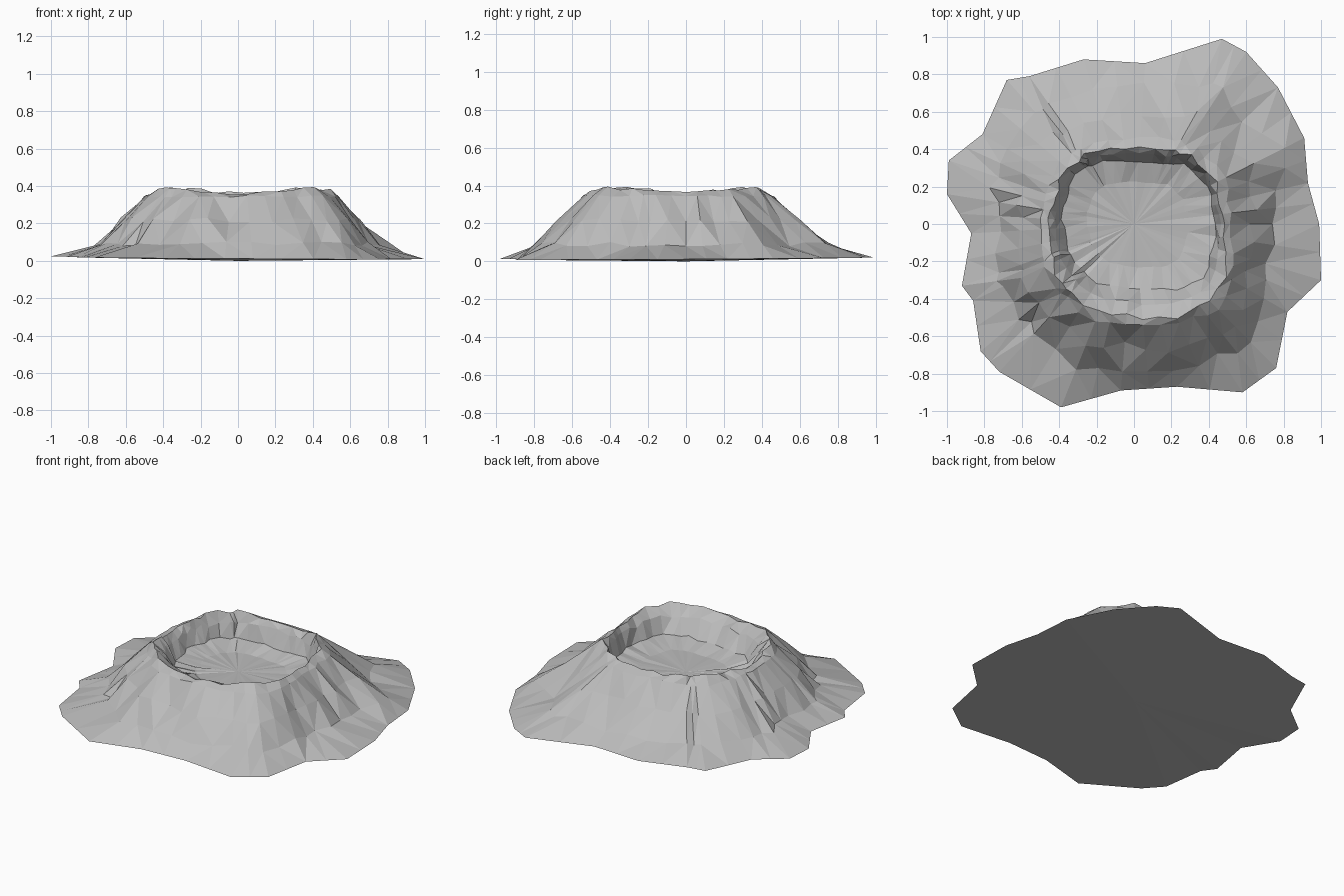
import bpy
import bmesh
import math
import random
from mathutils import Vector

random.seed(4)

cube = bpy.data.objects.get("Cube")
if cube:
    bpy.data.objects.remove(cube, do_unlink=True)

# Outlines seen from above, counter-clockwise, in hundredths of a unit
SKIRT = [(99, 0), (93, 22), (91, 46), (77, 73), (60, 92), (47, 99), (6, 86),
         (-27, 88), (-56, 79), (-68, 77), (-81, 48), (-99, 34), (-100, 16),
         (-87, -5), (-92, -33), (-86, -41), (-82, -68), (-72, -79), (-39, -98),
         (-7, -89), (23, -87), (58, -90), (76, -77), (82, -47), (100, -30)]
FOOT = [(74, -10), (78, 20), (80, 40), (60, 54), (45, 74), (10, 74), (-25, 72),
        (-50, 60), (-68, 40), (-76, 20), (-71, -5), (-73, -30), (-60, -50),
        (-30, -81), (0, -76), (22, -81), (40, -70), (62, -68), (70, -40)]
CREST = [(48, 0), (43, 25), (30, 36), (15, 41), (-20, 40), (-37, 30), (-44, 10),
         (-46, -10), (-42, -27), (-25, -45), (0, -50), (22, -50), (42, -42), (50, -25)]
PIT = [(44, -5), (40, 20), (28, 32), (0, 34), (-20, 33), (-33, 25), (-39, 5),
       (-35, -15), (-23, -31), (0, -35), (25, -35), (38, -28)]


def to_units(outline):
    return [Vector((x, y)) / 100 for x, y in outline]


def radius_at(outline, direction):
    """Distance from the centre to the outline along a direction."""
    points = to_units(outline)
    for a, b in zip(points, points[1:] + points[:1]):
        edge = b - a
        slope = direction.x * edge.y - direction.y * edge.x
        if abs(slope) < 1e-9:
            continue
        distance = (a.x * edge.y - a.y * edge.x) / slope
        along = (a.x * direction.y - a.y * direction.x) / slope
        if distance > 0 and -1e-6 <= along <= 1 + 1e-6:
            return distance
    return 0.5


def jitter(amount):
    return random.uniform(-amount, amount)


# Skirt corners and edge midpoints set the spokes of the whole mesh
corners = to_units(SKIRT)
rim = []
for a, b in zip(corners, corners[1:] + corners[:1]):
    rim += [a, (a + b) / 2]
spokes = [p.normalized() for p in rim]

bm = bmesh.new()


def add_ring(place):
    """One vertex per spoke; place gives radius and height."""
    ring = []
    for spoke in spokes:
        radius, height = place(spoke)
        ring.append(bm.verts.new((spoke.x * radius, spoke.y * radius, height)))
    return ring


def flank(share, height, rough):
    """Ring part of the way from the foot up to the crest."""
    def place(spoke):
        low, high = radius_at(FOOT, spoke), radius_at(CREST, spoke)
        return low + (high - low) * share + jitter(rough), height + jitter(rough / 2)
    return add_ring(place)


def crest_place(spoke):
    corner = -math.cos(4 * math.atan2(spoke.y, spoke.x))
    return radius_at(CREST, spoke) + jitter(0.015), 0.373 + 0.012 * corner + jitter(0.01)


def pit_ring(scale, height, rough):
    return add_ring(lambda s: (radius_at(PIT, s) * scale + jitter(rough),
                               height + jitter(rough)))


def lip_place(spoke):
    middle = (radius_at(CREST, spoke) + radius_at(PIT, spoke)) / 2
    return middle + jitter(0.01), 0.325 + jitter(0.015)


# Outer skirt, rising slightly to the left and the back
skirt = [bm.verts.new((p.x, p.y, 0.017 - 0.006 * p.x + 0.006 * p.y)) for p in rim]

# Rugged flank, crest, inner wall and floor, from outside to inside
rings = [skirt,
         flank(0, 0.09, 0.025),
         flank(0.45, 0.22, 0.025),
         flank(0.85, 0.345, 0.012),
         add_ring(crest_place),
         add_ring(lip_place),
         pit_ring(1, 0.235, 0.008),
         pit_ring(0.66, 0.205, 0.004)]
count = len(spokes)
for outer, inner in zip(rings, rings[1:]):
    for i in range(count):
        j = (i + 1) % count
        # Split each patch along its shorter diagonal
        a, b, c, d = outer[i], outer[j], inner[j], inner[i]
        if (a.co - c.co).length < (b.co - d.co).length:
            bm.faces.new((a, b, c))
            bm.faces.new((a, c, d))
        else:
            bm.faces.new((a, b, d))
            bm.faces.new((b, c, d))

# Crater floor and closed underside as fans
floor_centre = bm.verts.new((0, 0, 0.2))
base_centre = bm.verts.new((0, 0, 0))
for i in range(count):
    j = (i + 1) % count
    bm.faces.new((rings[-1][i], rings[-1][j], floor_centre))
    bm.faces.new((skirt[j], skirt[i], base_centre))

bmesh.ops.recalc_face_normals(bm, faces=bm.faces[:])
mesh = bpy.data.meshes.new("crater_mound")
bm.to_mesh(mesh)
bm.free()

# Grey rock
rock = bpy.data.materials.new("grey_rock")
rock.use_nodes = True
grey = (0.5, 0.5, 0.5, 1)
rock.diffuse_color = grey
rock.node_tree.nodes["Principled BSDF"].inputs["Base Color"].default_value = grey
mesh.materials.append(rock)

crater = bpy.data.objects.new("crater_mound", mesh)
bpy.context.collection.objects.link(crater)
